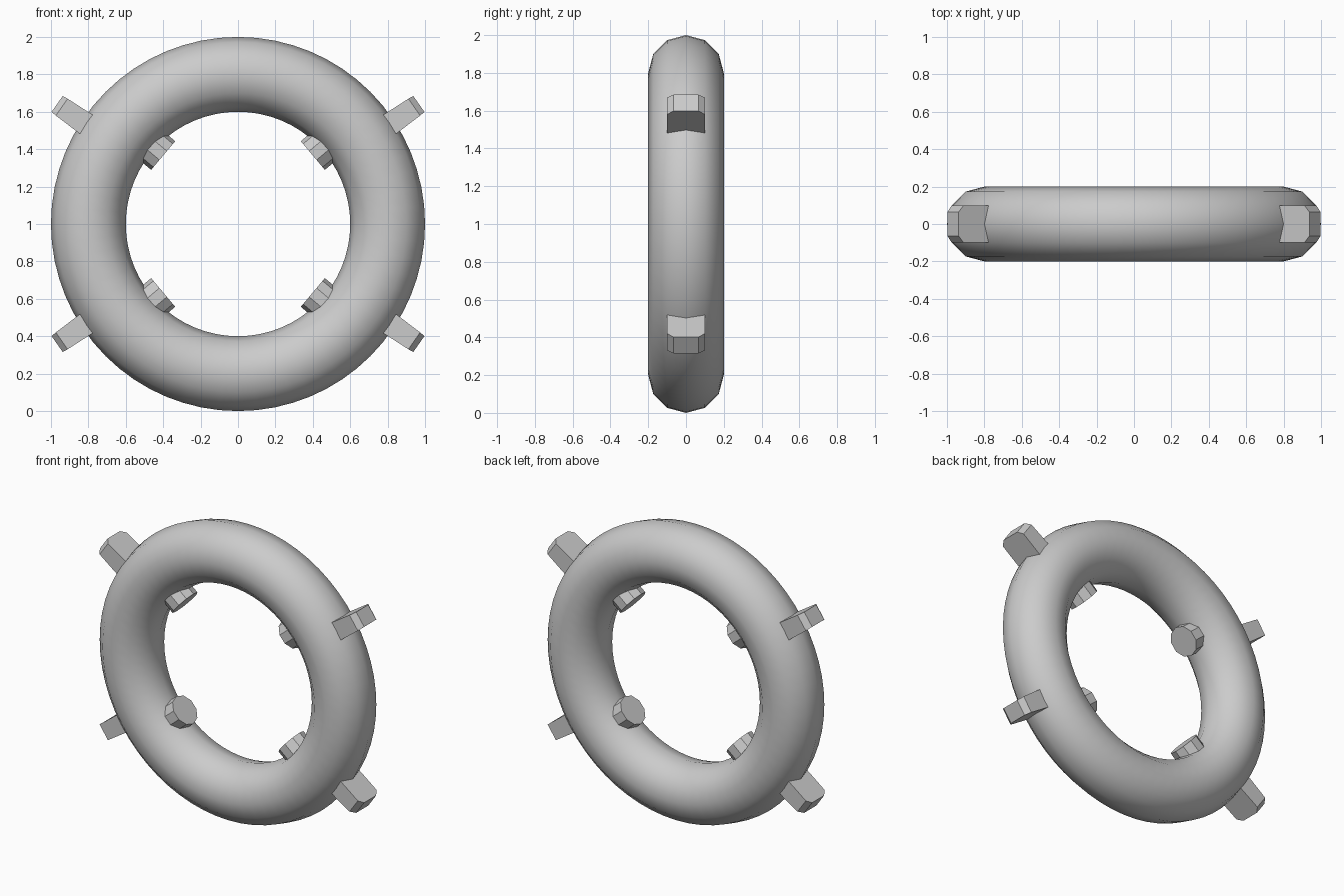
import bpy, bmesh, math
from mathutils import Vector

if "Cube" in bpy.data.objects:
    bpy.data.objects.remove(bpy.data.objects["Cube"])

# Ring body, standing upright in the xz plane
bpy.ops.mesh.primitive_torus_add(major_radius=0.8, minor_radius=0.2,
                                 major_segments=64, minor_segments=12,
                                 location=(0, 0, 1), rotation=(math.pi / 2, 0, 0))
ring = bpy.context.object
ring.name = "ring"
bpy.ops.object.shade_smooth()


def loft(name, sections, tip, angle, sx, sz):
    """Join equal-length sections of (radial, side, depth) points, then cap.
    The radial axis passes through tip at the given angle; sx, sz mirror it."""
    a = math.radians(angle)
    r = Vector((math.cos(a), 0, math.sin(a)))
    t = Vector((-math.sin(a), 0, math.cos(a)))
    bm = bmesh.new()
    loops = []
    for sec in sections:
        loop = []
        for u, v, d in sec:
            p = Vector((tip[0], 0, tip[1])) + r * u + t * v
            loop.append(bm.verts.new((p.x * sx, d, 1 + p.z * sz)))
        loops.append(loop)
    n = len(loops[0])
    for l0, l1 in zip(loops, loops[1:]):
        for i in range(n):
            j = (i + 1) % n
            bm.faces.new((l0[i], l0[j], l1[j], l1[i]))
    bm.faces.new(loops[0])
    bm.faces.new(loops[-1])
    bmesh.ops.recalc_face_normals(bm, faces=bm.faces)
    me = bpy.data.meshes.new(name)
    bm.to_mesh(me)
    bm.free()
    bpy.context.collection.objects.link(bpy.data.objects.new(name, me))


# Outer lug: bevelled tip in depth, slightly wider at its root
lug_profile = [(-0.26, -0.1), (-0.03, -0.1), (0, -0.065),
               (0, 0.065), (-0.03, 0.1), (-0.26, 0.1)]


def half_width(u):
    return 0.052 + 0.012 * min(1, -u / 0.12)


lug = [[(u, s * half_width(u), d) for u, d in lug_profile] for s in (-1, 1)]

# Inner stud: short round peg pointing at the ring centre
circle = [(0.1 * math.cos(k * math.tau / 10), 0.1 * math.sin(k * math.tau / 10))
          for k in range(10)]
stud = [[(u, v, d) for v, d in circle] for u in (0, 0.2)]

for sx in (-1, 1):
    for sz in (-1, 1):
        tag = ("right" if sx > 0 else "left") + ("_upper" if sz > 0 else "_lower")
        loft("outer_lug_" + tag, lug, (0.967, 0.642), 35, sx, sz)
        loft("inner_stud_" + tag, stud, (0.4, 0.366), 40, sx, sz)
